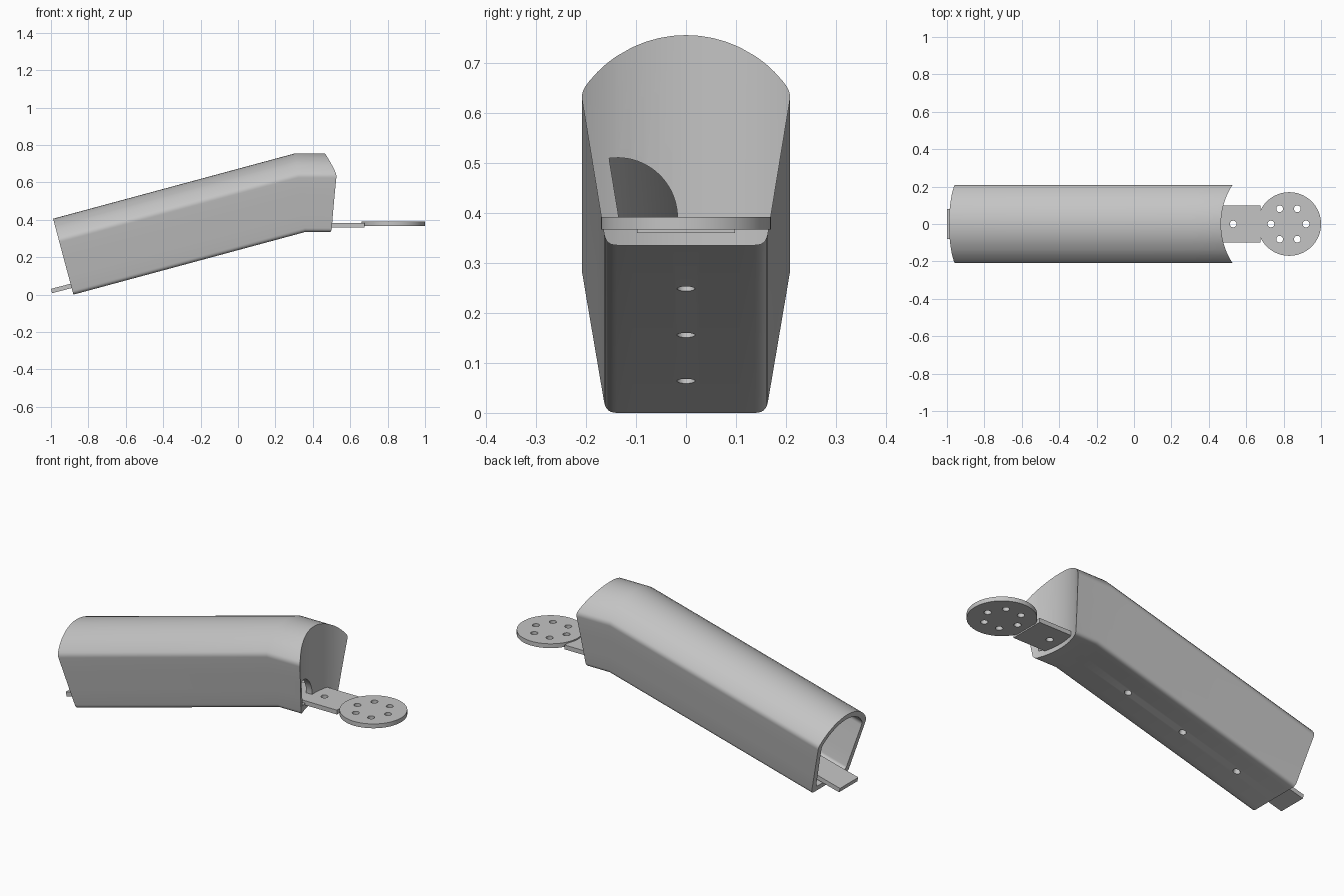
import bpy, bmesh, math
from mathutils import Vector, Matrix

if "Cube" in bpy.data.objects:
    bpy.data.objects.remove(bpy.data.objects["Cube"])

grey = bpy.data.materials.new("plain grey")
grey.use_nodes = True
colour = (0.55, 0.55, 0.55, 1)
grey.diffuse_color = colour
grey.node_tree.nodes["Principled BSDF"].inputs["Base Color"].default_value = colour

SLOPE = math.radians(15)
START, BEND = Vector((-0.88, 0, 0)), Vector((0.36, 0, 0.335))
ALONG = (BEND - START).normalized()
UP = Vector((-math.sin(SLOPE), 0, math.cos(SLOPE)))
MITRE = Vector((-math.tan(SLOPE / 2), 0, 1))
Z = Vector((0, 0, 1))


def finish(name, bm):
    bmesh.ops.recalc_face_normals(bm, faces=bm.faces)
    if bm.calc_volume(signed=True) < 0:
        bmesh.ops.reverse_faces(bm, faces=bm.faces)
    mesh = bpy.data.meshes.new(name)
    bm.to_mesh(mesh)
    bm.free()
    mesh.materials.append(grey)
    ob = bpy.data.objects.new(name, mesh)
    bpy.context.collection.objects.link(ob)
    return ob


def ring(section, origin, up):
    """Place a (y, height) section in space."""
    return [origin + up * h + Vector((0, y, 0)) for y, h in section]


def loft(name, rings):
    """Skin a chain of rings and cap both ends with strips of quads."""
    bm = bmesh.new()
    loops = [[bm.verts.new(p) for p in r] for r in rings]
    n = len(loops[0])
    for a, b in zip(loops, loops[1:]):
        for i in range(n):
            j = (i + 1) % n
            bm.faces.new((a[i], a[j], b[j], b[i]))
    for loop in (loops[0], loops[-1]):
        for i in range(-(n // 4), n // 4):
            corners = [k % n for k in (i, i + 1, n // 2 - i - 1, n // 2 - i)]
            bm.faces.new([loop[k] for k in dict.fromkeys(corners)])
    return finish(name, bm)


def cylinder(name, centre, radius, depth, tilt=0, segments=32):
    bm = bmesh.new()
    bmesh.ops.create_cone(bm, cap_ends=True, segments=segments, radius1=radius,
                          radius2=radius, depth=depth,
                          matrix=Matrix.Translation(centre) @ Matrix.Rotation(tilt, 4, 'Y'))
    return finish(name, bm)


def cut(target, cutter):
    """Subtract the cutter, using the first solver that succeeds."""
    mod = target.modifiers.new("cut", 'BOOLEAN')
    mod.operation, mod.object = 'DIFFERENCE', cutter
    for solver in ('EXACT', 'MANIFOLD', 'FLOAT'):
        mod.solver = solver
        result = target.evaluated_get(bpy.context.evaluated_depsgraph_get()).data
        if len(result.polygons) > len(target.data.polygons):
            bpy.context.view_layer.objects.active = target
            bpy.ops.object.modifier_apply(modifier=mod.name)
            break
    else:
        target.modifiers.remove(mod)
    bpy.data.objects.remove(cutter)


def fillet(before, corner, after, size, steps=6):
    """Soft corner between two neighbouring points."""
    b, c, a = Vector(before), Vector(corner), Vector(after)
    p, q = c + (b - c).normalized() * size, c + (a - c).normalized() * size
    return [tuple(p * (1 - t) ** 2 + c * 2 * t * (1 - t) + q * t * t)
            for t in (i / steps for i in range(steps + 1))]


def arch_section(foot, floor, side, spring, top, size):
    """Flat floor, flared sides and an arched roof, in matching columns."""
    rise = top - spring
    r = (side ** 2 + rise ** 2) / (2 * rise)

    def arch(y):
        return (y, top - r + math.sqrt(r * r - y * y))

    lower = [(foot * k / 6, floor) for k in range(6)]
    lower[-1:] = fillet((0, floor), (foot, floor), (side, spring), size)
    for t in (0.35, 0.65):
        lower.append((foot + (side - foot) * t, floor + (spring - floor) * t))
    upper = [arch(y) for y, h in lower]
    shoulder = fillet((foot, floor), (side, spring), arch(side - 0.015), 0.016)
    lower += shoulder[:4]
    upper += shoulder[:3:-1]
    half = lower + upper[::-1]
    return half + [(-y, h) for y, h in half[-2:0:-1]]


# Sleeve: hollow bent body, open at the low end, with a concave closed front
outer = arch_section(0.16, 0, 0.21, 0.305, 0.42, 0.022)
inner = arch_section(0.13, 0.03, 0.178, 0.295, 0.39, 0.015)
front = [Vector((0.85 - math.sqrt(0.385 ** 2 - y * y), y, BEND.z + h)) for y, h in outer]
sleeve = loft("sleeve", [ring(inner, Vector((0.43, 0, BEND.z)), Z),
                         ring(inner, BEND, MITRE), ring(inner, START, UP),
                         ring(outer, START, UP), ring(outer, BEND, MITRE), front])

# Quarter-round cable opening through the concave front
arc = [math.radians(98 * (1 - k / 21)) for k in range(22)]
opening = [(-0.017, 0.37), (-0.131, 0.37)]
opening += [(-0.137 + 0.12 * math.cos(a), 0.39 + 0.12 * math.sin(a)) for a in arc]
cut(sleeve, loft("opening", [ring(opening, Vector((x, 0, 0)), Z) for x in (0.38, 0.6)]))


# Strap along the floor, sticking out at both ends
def bar(w):
    return [(-w, 0), (w, 0), (w, 0.024), (-w, 0.024)]


lift = Vector((0, 0, BEND.z + 0.025))
strap = loft("strap", [ring(bar(0.08), START - ALONG * 0.108 + UP * 0.037, UP),
                       ring(bar(0.08), BEND + MITRE * 0.025, MITRE),
                       ring(bar(0.08), lift + Vector((0.44, 0, 0)), Z),
                       ring(bar(0.098), lift + Vector((0.445, 0, 0)), Z),
                       ring(bar(0.098), lift + Vector((0.675, 0, 0)), Z)])

# Bolt holes through floor and strap
for x in (-0.645, -0.305, 0.038):
    spot = START + ALONG * ((x - START.x) / ALONG.x) + UP * 0.03
    for part in (sleeve, strap):
        cut(part, cylinder("bolt_cut", spot, 0.018, 0.12, -SLOPE))
cut(strap, cylinder("bolt_cut", (0.53, 0, 0.37), 0.018, 0.2))

# Mounting disc with a ring of six holes
disc = cylinder("mounting_disc", (0.83, 0, 0.379), 0.17, 0.024, segments=96)
for k in range(6):
    a = k * math.pi / 3
    cut(disc, cylinder("ring_cut", (0.826 + 0.094 * math.cos(a),
                                    0.094 * math.sin(a), 0.38), 0.018, 0.2))

# Smooth curves, crisp edges
bpy.ops.object.select_all(action='DESELECT')
for part in (sleeve, strap, disc):
    part.select_set(True)
bpy.context.view_layer.objects.active = sleeve
bpy.ops.object.shade_smooth_by_angle(angle=math.radians(25))
